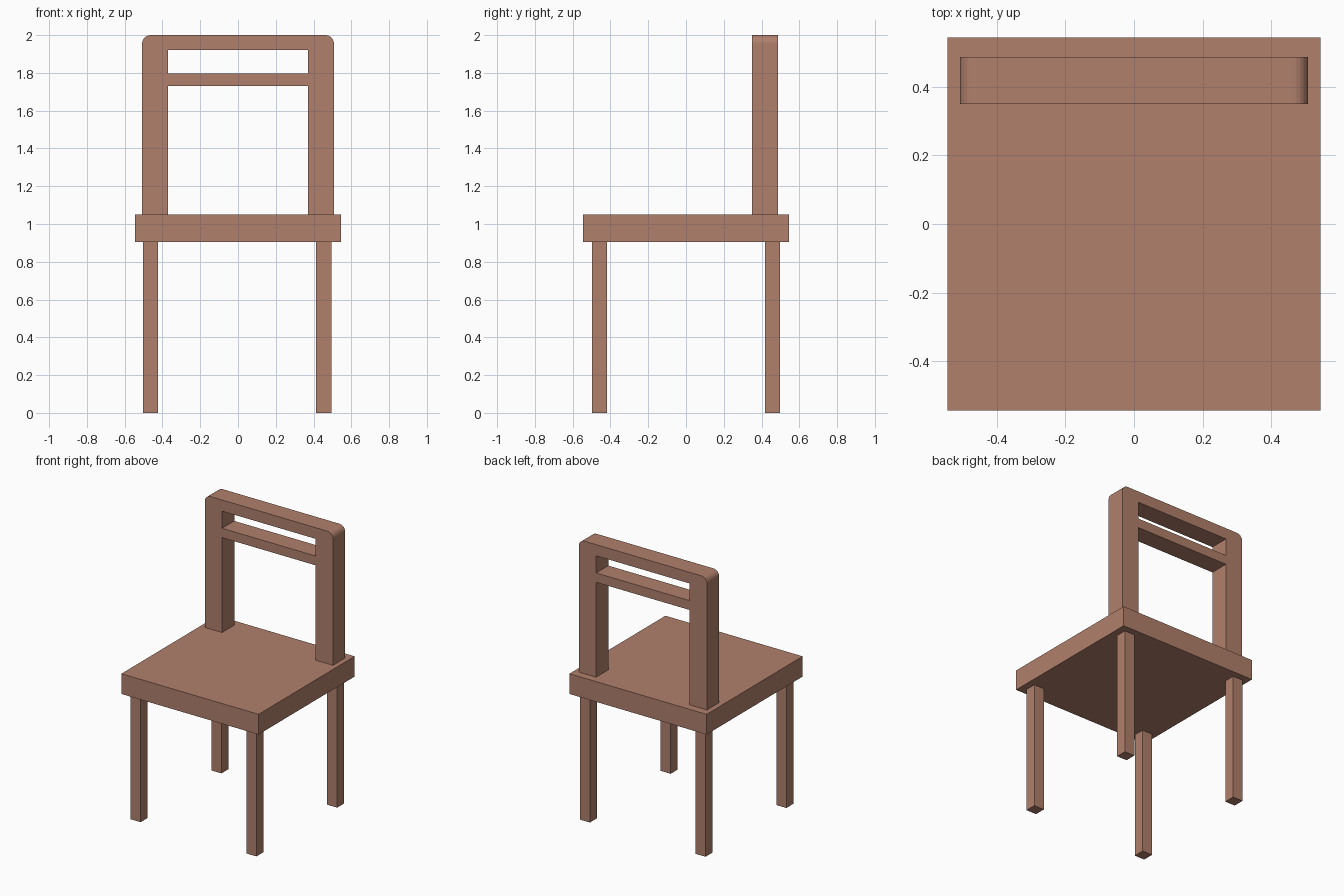
import bpy, bmesh, math

if "Cube" in bpy.data.objects:
    bpy.data.objects.remove(bpy.data.objects["Cube"])

wood = bpy.data.materials.new("warm_brown_wood")
wood.diffuse_color = (0.434, 0.216, 0.150, 1)
wood.use_nodes = True
wood.node_tree.nodes["Principled BSDF"].inputs["Base Color"].default_value = wood.diffuse_color


def finish(name, bm):
    bmesh.ops.recalc_face_normals(bm, faces=bm.faces)
    mesh = bpy.data.meshes.new(name)
    bm.to_mesh(mesh)
    bm.free()
    mesh.materials.append(wood)
    obj = bpy.data.objects.new(name, mesh)
    bpy.context.collection.objects.link(obj)
    return obj


def box(name, x, y, z):
    """Box from (min, max) ranges on each axis."""
    bm = bmesh.new()
    bmesh.ops.create_cube(bm, size=1)
    for v in bm.verts:
        v.co = [r[0] + (c + 0.5) * (r[1] - r[0]) for c, r in zip(v.co, (x, y, z))]
    return finish(name, bm)


def extrude_xz(name, points, y0, y1):
    """Extrude an x-z outline along y."""
    bm = bmesh.new()
    face = bm.faces.new([bm.verts.new((x, y0, z)) for x, z in points])
    result = bmesh.ops.extrude_face_region(bm, geom=[face])
    for v in result["geom"]:
        if isinstance(v, bmesh.types.BMVert):
            v.co.y = y1
    return finish(name, bm)


# Seat slab
SEAT_TOP, SEAT_BOTTOM = 1.05, 0.905
box("seat", (-0.544, 0.544), (-0.544, 0.544), (SEAT_BOTTOM, SEAT_TOP))

# Four square legs
for side, x in (("left", (-0.503, -0.424)), ("right", (0.414, 0.494))):
    for end, y in (("front", (-0.497, -0.418)), ("back", (0.418, 0.497))):
        box(f"{end}_{side}_leg", x, y, (0, SEAT_BOTTOM))

# Backrest frame: upside-down U with rounded top corners
W, INNER, R, TOP, BAR = 0.508, 0.371, 0.045, 2.0, 1.92
Y0, Y1 = 0.35, 0.488
arc = [(W - R + R * math.cos(a), TOP - R + R * math.sin(a))
       for a in (math.radians(15 * i) for i in range(7))]
half = [(INNER, BAR), (INNER, SEAT_TOP), (W, SEAT_TOP)] + arc
outline = half + [(-x, z) for x, z in reversed(half)]
extrude_xz("backrest_frame", outline, Y0, Y1)

# Horizontal slat across the backrest
box("backrest_slat", (-INNER, INNER), (Y0, Y1), (1.73, 1.797))
